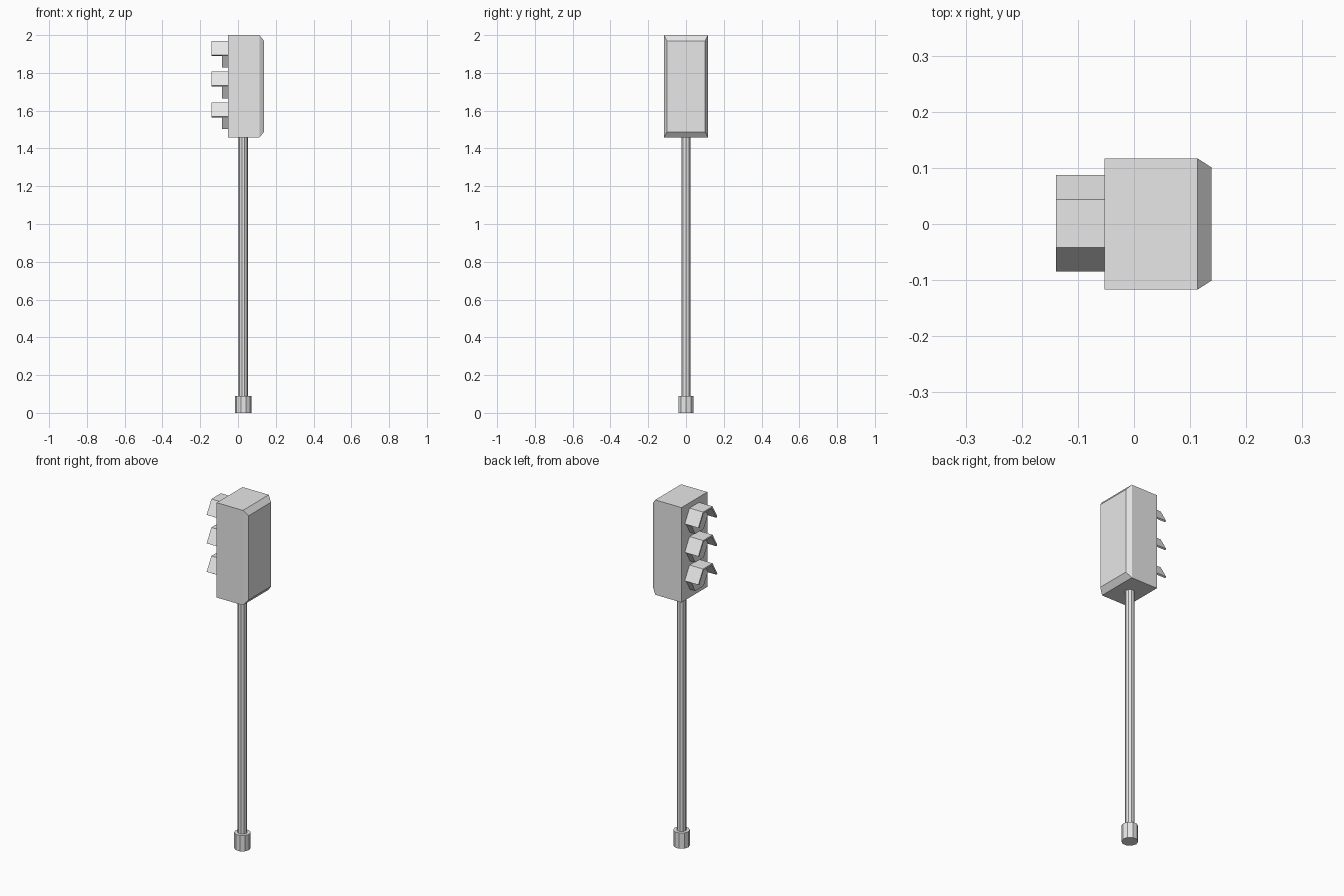
import bpy, bmesh, math
from mathutils import Matrix

cube = bpy.data.objects.get("Cube")
if cube:
    bpy.data.objects.remove(cube, do_unlink=True)

grey = bpy.data.materials.new("light_grey")
grey.use_nodes = True
grey.diffuse_color = (0.8, 0.8, 0.8, 1)
grey.node_tree.nodes["Principled BSDF"].inputs["Base Color"].default_value = (0.8, 0.8, 0.8, 1)

POLE_X = 0.028
FACE_X = -0.053          # plane that carries the lights
LIGHT_Y = 0.001
LIGHT_Z = (1.895, 1.732, 1.569)


def finish(bm, name):
    bmesh.ops.recalc_face_normals(bm, faces=bm.faces)
    mesh = bpy.data.meshes.new(name)
    bm.to_mesh(mesh)
    bm.free()
    mesh.materials.append(grey)
    obj = bpy.data.objects.new(name, mesh)
    bpy.context.collection.objects.link(obj)
    return obj


def post(name, radius, z0, z1, sides=10):
    bm = bmesh.new()
    place = Matrix.Translation((POLE_X, 0, (z0 + z1) / 2)) @ Matrix.Rotation(math.pi / 2, 4, "Z")
    bmesh.ops.create_cone(bm, cap_ends=True, segments=sides, radius1=radius,
                          radius2=radius, depth=z1 - z0, matrix=place)
    return finish(bm, name)


def hex_ring(bm, x, z, radius, steps):
    return [bm.verts.new((x, LIGHT_Y + radius * math.cos(i * math.pi / 3),
                          z + radius * math.sin(i * math.pi / 3))) for i in range(steps)]


# Pole and its footing
post("base_collar", 0.043, 0, 0.09)
post("pole", 0.025, 0.09, 1.457)

# Housing: a box whose far side tapers in to a smaller face
bm = bmesh.new()
rings = []
for x, half_y, low, high in ((FACE_X, 0.117, 1.457, 2.0),
                             (0.113, 0.117, 1.457, 2.0),
                             (0.138, 0.101, 1.488, 1.97)):
    rings.append([bm.verts.new((x, y, z)) for y, z in
                  ((-half_y, low), (half_y, low), (half_y, high), (-half_y, high))])
for a, b in zip(rings, rings[1:]):
    for i in range(4):
        j = (i + 1) % 4
        bm.faces.new((a[i], a[j], b[j], b[i]))
bm.faces.new(rings[0])
bm.faces.new(rings[-1])
finish(bm, "housing")

for label, z in zip(("top", "middle", "bottom"), LIGHT_Z):
    # Six-sided lens
    bm = bmesh.new()
    back = hex_ring(bm, FACE_X, z, 0.077, 6)
    front = hex_ring(bm, -0.086, z, 0.077, 6)
    for i in range(6):
        j = (i + 1) % 6
        bm.faces.new((back[i], back[j], front[j], front[i]))
    bm.faces.new(front)
    bm.faces.new(back)
    finish(bm, label + "_lens")

    # Half-hexagon visor shell over the lens
    bm = bmesh.new()
    back = hex_ring(bm, FACE_X, z, 0.086, 4)
    front = hex_ring(bm, -0.139, z, 0.086, 4)
    for i in range(3):
        bm.faces.new((back[i], back[i + 1], front[i + 1], front[i]))
    bm.normal_update()
    top = max(bm.faces, key=lambda f: f.calc_center_median().z)
    flip = top.normal.z < 0
    visor = finish(bm, label + "_visor")
    # keep the outer side facing up so the shell thickens inward
    if visor.data.polygons[top_index := 1].normal.z < 0:
        visor.data.flip_normals()
    shell = visor.modifiers.new("shell", "SOLIDIFY")
    shell.thickness = 0.009
    shell.offset = -1
    shell.use_even_offset = True
